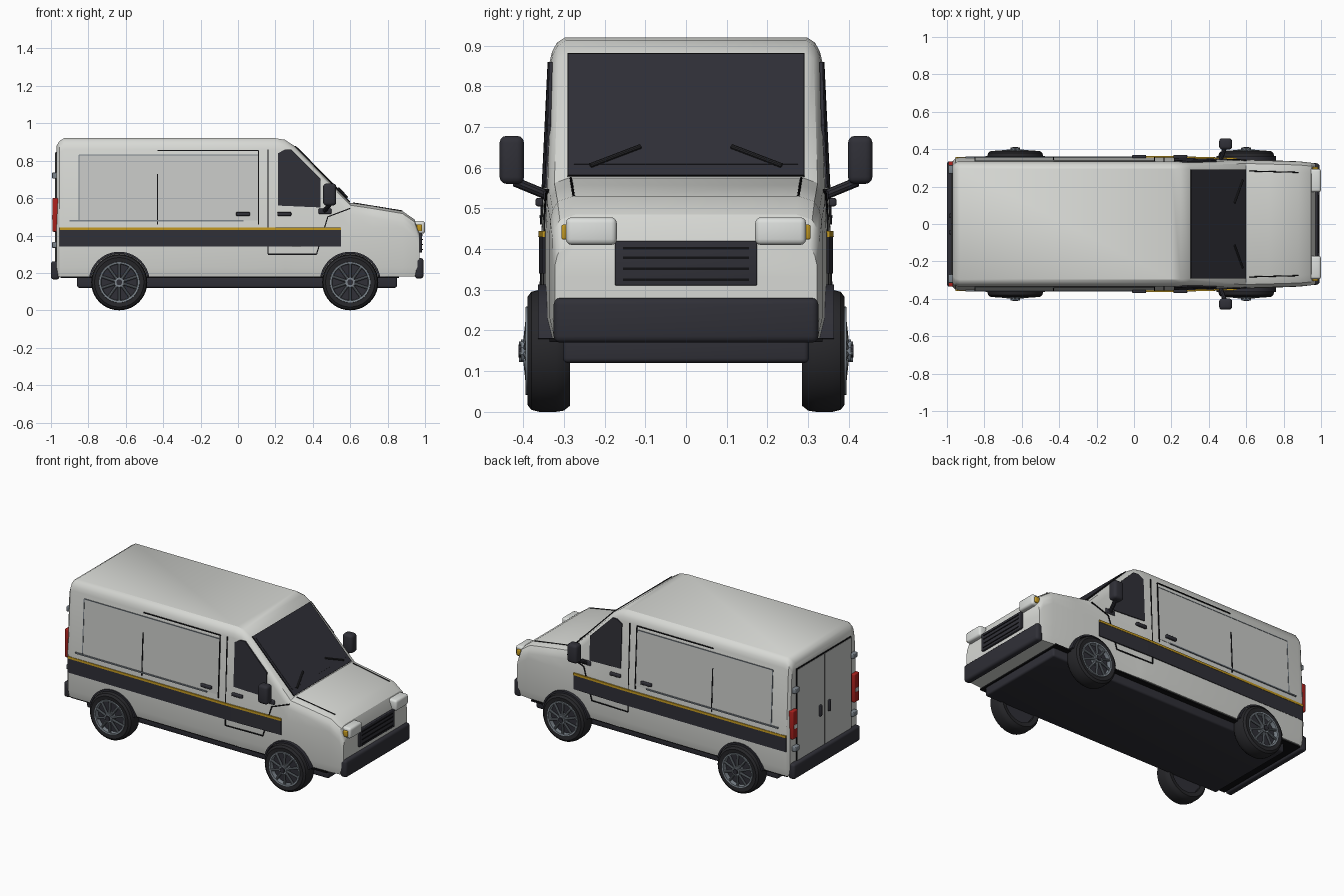
import bpy, bmesh, math
from mathutils import Vector, Matrix

cube = bpy.data.objects.get("Cube")
if cube:
    bpy.data.objects.remove(cube, do_unlink=True)

def material(name, r, g, b):
    m = bpy.data.materials.new(name)
    m.use_nodes = True
    m.diffuse_color = (r, g, b, 1)
    m.node_tree.nodes["Principled BSDF"].inputs["Base Color"].default_value = (r, g, b, 1)
    return m

WHITE = material("body white", .68, .69, .66)
PANEL = material("panel grey white", .58, .59, .57)
DARK = material("dark trim", .029, .029, .038)
RUBBER = material("tyre rubber", .02, .02, .023)
BLACK = material("seam black", .005, .005, .006)
SILVER = material("wheel silver", .2, .23, .26)
YELLOW = material("amber yellow", .55, .32, .015)
RED = material("lamp red", .4, .015, .012)
LAMP = material("headlamp white", .72, .74, .72)

def finish(name, bm, mat, smooth=True):
    bmesh.ops.recalc_face_normals(bm, faces=bm.faces)
    me = bpy.data.meshes.new(name)
    bm.to_mesh(me)
    bm.free()
    me.materials.append(mat)
    ob = bpy.data.objects.new(name, me)
    bpy.context.scene.collection.objects.link(ob)
    if smooth:
        bpy.ops.object.select_all(action='DESELECT')
        ob.select_set(True)
        bpy.context.view_layer.objects.active = ob
        bpy.ops.object.shade_smooth_by_angle(angle=math.radians(32))
    return ob

def box(name, x, y, z, mat, bevel=0.0):
    """Box from (min, max) ranges, with rounded edges."""
    bm = bmesh.new()
    bmesh.ops.create_cube(bm, size=1)
    for v in bm.verts:
        v.co = Vector([sum(r) / 2 + c * (r[1] - r[0]) for r, c in zip((x, y, z), v.co)])
    if bevel:
        bmesh.ops.bevel(bm, geom=bm.edges[:], offset=bevel, segments=3, profile=.5, affect='EDGES')
    return finish(name, bm, mat, bool(bevel))

def span(s, a, b):
    return tuple(sorted((s * a, s * b)))

def rod(name, a, b, radius, mat):
    a, b = Vector(a), Vector(b)
    bm = bmesh.new()
    turn = (b - a).to_track_quat('Z', 'Y').to_matrix().to_4x4()
    bmesh.ops.create_cone(bm, cap_ends=True, segments=10, radius1=radius, radius2=radius,
                          depth=(b - a).length, matrix=Matrix.Translation((a + b) / 2) @ turn)
    return finish(name, bm, mat)

def lathe(name, profile, cx, cz, mat, start=0.0, sweep=2 * math.pi, steps=40):
    """Turn (radius, y) points about a sideways axle."""
    bm = bmesh.new()
    closed = sweep > 6
    rings = []
    for i in range(steps if closed else steps + 1):
        t = start + sweep * i / steps
        rings.append([bm.verts.new((cx + r * math.cos(t), y, cz + r * math.sin(t))) for r, y in profile])
    for i in range(steps):
        a, b = rings[i], rings[(i + 1) % len(rings)]
        for j in range(len(profile)):
            k = (j + 1) % len(profile)
            bm.faces.new((a[j], b[j], b[k], a[k]))
    if not closed:
        bm.faces.new(rings[0])
        bm.faces.new(rings[-1])
    return finish(name, bm, mat)

# Body shell: stations of (x, top height, half width)
STATIONS = [(-.97, .88, .335), (-.955, .905, .35), (-.93, .92, .355), (.2, .92, .355),
            (.25, .912, .353), (.3, .88, .35), (.6, .575, .345), (.72, .557, .341),
            (.88, .53, .335), (.945, .485, .328), (.97, .42, .322)]

def half_width(x):
    for (x0, _, w0), (x1, _, w1) in zip(STATIONS, STATIONS[1:]):
        if x <= x1:
            return w0 + (w1 - w0) * max(0, x - x0) / (x1 - x0)
    return STATIONS[-1][2]

def side_y(x, z):
    return half_width(x) - .02 * min(1, max(0, (z - .44) / .42))

bm = bmesh.new()
rings = []
for x, top, w in STATIONS:
    sh = top - .06
    ys = side_y(x, sh)
    half = [(w - .012, .18), (w, .23), (w, min(.44, top - .09)), (ys, sh),
            (ys - .006, top - .035), (ys - .018, top - .013), (w - .058, top)]
    ring = half + [(-y, z) for y, z in reversed(half)]
    rings.append([bm.verts.new((x, y, z)) for y, z in ring])
for a, b in zip(rings, rings[1:]):
    for j in range(len(a)):
        k = (j + 1) % len(a)
        bm.faces.new((a[j], b[j], b[k], a[k]))
bm.faces.new(rings[0])
bm.faces.new(rings[-1])
finish("body_shell", bm, WHITE)

# Thin plates that follow the body side
def side_plate(name, s, pts, mat, off):
    bm = bmesh.new()
    outer = [bm.verts.new((x, s * (side_y(x, z) + off), z)) for x, z in pts]
    inner = [bm.verts.new((x, s * (side_y(x, z) + off - .008), z)) for x, z in pts]
    bm.faces.new(outer)
    bm.faces.new(inner)
    for i in range(len(pts)):
        k = (i + 1) % len(pts)
        bm.faces.new((outer[i], outer[k], inner[k], inner[i]))
    return finish(name, bm, mat, False)

def seam(name, s, pts, mat=BLACK, w=.003, off=.005):
    for a, b in zip(pts, pts[1:]):
        a, b = Vector(a), Vector(b)
        d = (b - a).normalized()
        n = Vector((-d.y, d.x)) * w
        side_plate(name, s, [a + n, b + n, b - n, a - n], mat, off)

def rect(x0, x1, z0, z1):
    return [(x0, z0), (x1, z0), (x1, z1), (x0, z1)]

for s, side in ((-1, "right_"), (1, "left_")):
    # Stripes, windows and door lines
    for x0, x1 in ((-.955, .2), (.2, .55)):
        side_plate(side + "dark_stripe", s, rect(x0, x1, .34, .43), DARK, .006)
        side_plate(side + "yellow_stripe", s, rect(x0, x1, .43, .444), YELLOW, .008)
    side_plate(side + "cargo_panel", s, rect(-.85, .11, .48, .83), PANEL, .002)
    seam(side + "panel_outline", s, [(-.85, .48), (-.85, .83), (.11, .83)], SILVER, .0025, .004)
    seam(side + "door_rail", s, [(-.9, .48), (.03, .48)], SILVER, .004, .007)
    seam(side + "sliding_door_seam", s, [(-.43, .855), (.11, .855), (.11, .46)])
    seam(side + "sliding_door_rear_seam", s, [(-.43, .46), (-.43, .73)])
    seam(side + "cab_door_seam", s, [(.16, .86), (.16, .3), (.42, .3), (.48, .5), (.6, .545)])
    side_plate(side + "cab_window", s, [(.215, .56), (.215, .84), (.25, .86), (.285, .86),
                                        (.44, .705), (.44, .55)], DARK, .005)
    for x in (-.01, .21):
        y = side_y(x, .51)
        box(side + "door_handle", (x, x + .075), span(s, y, y + .018), (.505, .525), DARK, .005)

    # Wing mirror
    rod(side + "mirror_arm", (.46, s * .335, .53), (.49, s * .42, .565), .012, DARK)
    box(side + "mirror_foot", (.43, .5), span(s, .33, .35), (.515, .545), DARK, .007)
    box(side + "mirror_housing", (.455, .525), span(s, .398, .458), (.56, .678), DARK, .017)

    # Wheels with arches, rims and spokes
    for cx, end in ((-.635, "rear_"), (.6, "front_")):
        cz, n = .15, side + end
        lathe(n + "arch", [(.152, s * .29), (.152, s * .364), (.163, s * .364), (.163, s * .29)],
              cx, cz, DARK, start=.19, sweep=math.pi - .38)
        lathe(n + "tyre", [(.108, s * .29), (.135, s * .285), (.147, s * .3), (.15, s * .32),
                           (.15, s * .36), (.145, s * .38), (.132, s * .39), (.108, s * .387)],
              cx, cz, RUBBER)
        rod(n + "wheel_back", (cx, s * .3, cz), (cx, s * .365, cz), .109, DARK)
        lathe(n + "rim", [(.096, s * .365), (.098, s * .392), (.108, s * .394), (.112, s * .37)],
              cx, cz, SILVER)
        rod(n + "hub", (cx, s * .36, cz), (cx, s * .405, cz), .028, SILVER)
        rod(n + "hub_cap", (cx, s * .4, cz), (cx, s * .412, cz), .016, DARK)
        for i in range(10):
            t = math.tau * (i + .5) / 10
            c, q = math.cos(t), math.sin(t)
            rod(n + "spoke", (cx + .02 * c, s * .393, cz + .02 * q),
                (cx + .102 * c, s * .384, cz + .102 * q), .0075, SILVER)
            if i % 2:
                p = (cx + .022 * c, cz + .022 * q)
                rod(n + "bolt", (p[0], s * .4, p[1]), (p[0], s * .41, p[1]), .005, SILVER)

    # Head and tail lamps
    box(side + "headlamp", (.93, 1), span(s, .17, .295), (.41, .478), LAMP, .014)
    box(side + "indicator", (.955, .985), span(s, .285, .306), (.423, .46), YELLOW, .005)
    box(side + "tail_lamp", (-.992, -.95), span(s, .285, .335), (.42, .6), RED, .006)
    box(side + "reverse_lamp", (-.995, -.96), span(s, .295, .325), (.485, .51), LAMP, .003)

    # Rear doors
    box(side + "rear_door", (-.978, -.965), span(s, .004, .27), (.24, .84), PANEL)
    box(side + "rear_door_edge", (-.976, -.966), span(s, .268, .274), (.24, .845), BLACK)
    box(side + "rear_door_top_seam", (-.976, -.966), span(s, 0, .274), (.84, .846), BLACK)
    box(side + "rear_handle", (-.99, -.97), span(s, .035, .055), (.46, .53), DARK, .005)
    for z in (.35, .72):
        box(side + "rear_hinge", (-.994, -.96), span(s, .27, .315), (z - .016, z + .016), SILVER, .005)

    # Bonnet seam and wiper
    rod(side + "bonnet_seam", (.615, s * .283, .574), (.88, s * .276, .531), .003, BLACK)
    rod(side + "wiper", (.582, s * .235, .605), (.538, s * .112, .652), .006, RUBBER)

# Windscreen lying on the front slope, with a raised pane
def windscreen(name, half, lo, hi, lift, mat):
    bm = bmesh.new()
    at = lambda z: .6 - (z - .575) * .3 / .305 + lift
    vs = [bm.verts.new((at(z), y, z + lift)) for y, z in
          ((-half, lo), (half, lo), (half, hi), (-half, hi))]
    f = bm.faces.new(vs)
    r = bmesh.ops.extrude_face_region(bm, geom=[f])
    for v in r["geom"]:
        if isinstance(v, bmesh.types.BMVert):
            v.co += Vector((-.005, 0, -.005))
    finish(name, bm, mat, False)

windscreen("windscreen_frame", .291, .578, .878, .003, BLACK)
windscreen("windscreen_surround", .289, .58, .876, .0035, DARK)
windscreen("windscreen_glass", .275, .604, .866, .005, DARK)

# Bumpers, grille and underside
box("front_bumper", (.945, .992), (-.325, .325), (.17, .28), DARK, .016)
box("rear_bumper", (-1, -.955), (-.335, .335), (.165, .262), DARK, .014)
box("grille", (.95, .985), (-.175, .175), (.31, .42), DARK, .004)
for z in (.325, .352, .379, .402):
    box("grille_slat", (.98, .988), (-.155, .155), (z - .003, z + .003), BLACK)
box("rear_door_centre_seam", (-.976, -.966), (-.004, .004), (.24, .845), BLACK)
box("underbody", (-.86, .85), (-.302, .302), (.12, .2), DARK, .012)
box("floor_plate", (-.95, .86), (-.335, .335), (.172, .182), BLACK)
